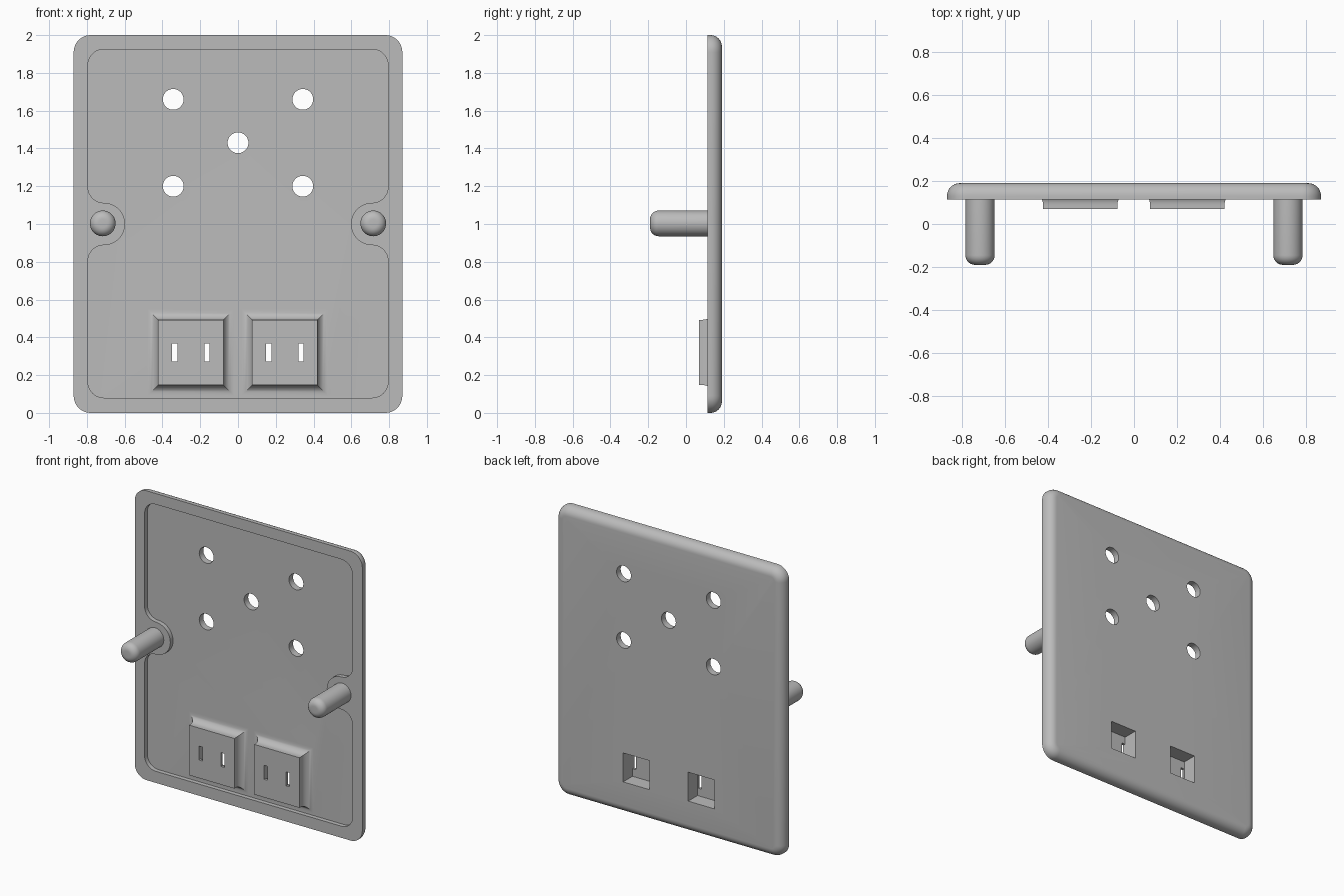
import bpy, bmesh
from math import sin, cos, pi, radians

if "Cube" in bpy.data.objects:
    bpy.data.objects.remove(bpy.data.objects["Cube"], do_unlink=True)

grey = bpy.data.materials.new("plain grey")
grey.use_nodes = True
grey.diffuse_color = (0.5, 0.5, 0.5, 1)
grey.node_tree.nodes["Principled BSDF"].inputs["Base Color"].default_value = grey.diffuse_color


def loft(name, layers):
    """Skin a stack of (y, outline) layers, outline being (x, z) points, and cap both ends."""
    bm = bmesh.new()
    rings = [[bm.verts.new((x, y, z)) for x, z in pts] for y, pts in layers]
    n = len(rings[0])
    for a, b in zip(rings, rings[1:]):
        for i in range(n):
            j = (i + 1) % n
            bm.faces.new((a[i], a[j], b[j], b[i]))
    bm.faces.new(rings[0])
    bm.faces.new(rings[-1])
    bmesh.ops.recalc_face_normals(bm, faces=bm.faces)
    mesh = bpy.data.meshes.new(name)
    bm.to_mesh(mesh)
    bm.free()
    mesh.materials.append(grey)
    obj = bpy.data.objects.new(name, mesh)
    bpy.context.collection.objects.link(obj)
    return obj


def arc(cx, cz, r, start, end, steps=10):
    angles = [radians(start + (end - start) * i / steps) for i in range(steps + 1)]
    return [(cx + r * cos(a), cz + r * sin(a)) for a in angles]


def circle(cx, cz, r, steps=40):
    return arc(cx, cz, r, 0, 360, steps)[:-1]


def rect(cx, cz, hx, hz):
    return [(cx - hx, cz - hz), (cx + hx, cz - hz), (cx + hx, cz + hz), (cx - hx, cz + hz)]


def rounded_rect(cx, cz, hx, hz, r):
    pts = []
    for sx, sz, a in ((1, 1, 0), (-1, 1, 90), (-1, -1, 180), (1, -1, 270)):
        pts += arc(cx + sx * (hx - r), cz + sz * (hz - r), r, a, a + 90)
    return pts


def boolean(target, tool, operation):
    mod = target.modifiers.new("cut", "BOOLEAN")
    mod.operation = operation
    mod.solver = "EXACT"
    mod.object = tool
    bpy.context.view_layer.objects.active = target
    bpy.ops.object.modifier_apply(modifier=mod.name)
    bpy.data.objects.remove(tool, do_unlink=True)


def smooth(obj):
    bpy.ops.object.select_all(action="DESELECT")
    obj.select_set(True)
    bpy.context.view_layer.objects.active = obj
    bpy.ops.object.shade_smooth_by_angle(angle=radians(30))


FRONT, BACK, FLOOR = 0.115, 0.19, 0.145

# Plate with rounded corners and a rounded rear edge
edge = 0.06
layers = [(FRONT, rounded_rect(0, 1, 0.87, 1, 0.09))]
for i in range(9):
    a = i / 8 * pi / 2
    inset = edge * (1 - cos(a))
    layers.append((BACK - edge + edge * sin(a),
                   rounded_rect(0, 1, 0.87 - inset, 1 - inset, 0.09 - inset)))
plate = loft("cover_plate", layers)

# Front recess, leaving a round boss on each side for the pegs
r, wall = 0.085, 0.795
cx = wall - r
half = (arc(cx, 0.08 + r, r, -90, 0) + arc(cx, 0.888 - r, r, 0, 90)
        + arc(cx, 1, 0.112, 270, 90, 20)[1:-1]
        + arc(cx, 1.112 + r, r, -90, 0) + arc(cx, 1.925 - r, r, 0, 90))
outline = half + [(-x, z) for x, z in reversed(half)]
boolean(plate, loft("recess_cutter", [(0, outline), (FLOOR, outline)]), "DIFFERENCE")

# Raised socket blocks, flared into the recess floor
size, flare = 0.173, 0.055
for x in (-0.25, 0.248):
    layers = [(0.07, rect(x, 0.32, size, size))]
    for i in range(9):
        a = i / 8 * pi / 2
        s = size + flare * (1 - cos(a))
        layers.append((FLOOR - flare + flare * sin(a), rect(x, 0.32, s, s)))
    layers.append((0.16, layers[-1][1]))
    boolean(plate, loft("socket_block", layers), "UNION")

    # Rear pocket and two front slots
    pocket = rect(x, 0.32, 0.1, 0.1)
    boolean(plate, loft("pocket_cutter", [(0.088, pocket), (0.3, pocket)]), "DIFFERENCE")
    for side in (-1, 1):
        slot = rect(x + side * 0.085, 0.32, 0.0135, 0.048)
        boolean(plate, loft("slot_cutter", [(0, slot), (0.12, slot)]), "DIFFERENCE")

# Five through holes
for x, z in [(0, 1.43)] + [(sx * 0.343, z) for sx in (-1, 1) for z in (1.2, 1.66)]:
    hole = circle(x, z, 0.055)
    boolean(plate, loft("hole_cutter", [(0, hole), (0.3, hole)]), "DIFFERENCE")
smooth(plate)

# Mounting pegs with rounded tips
tip, radius = 0.045, 0.068
for side, label in ((1, "left"), (-1, "right")):
    layers = [(0.13, circle(side * 0.716, 1.003, radius))]
    for i in range(9):
        a = i / 8 * pi / 2
        layers.append((-0.19 + tip * (1 - sin(a)),
                       circle(side * 0.716, 1.003, radius - tip * (1 - cos(a)))))
    smooth(loft(label + "_peg", layers))
